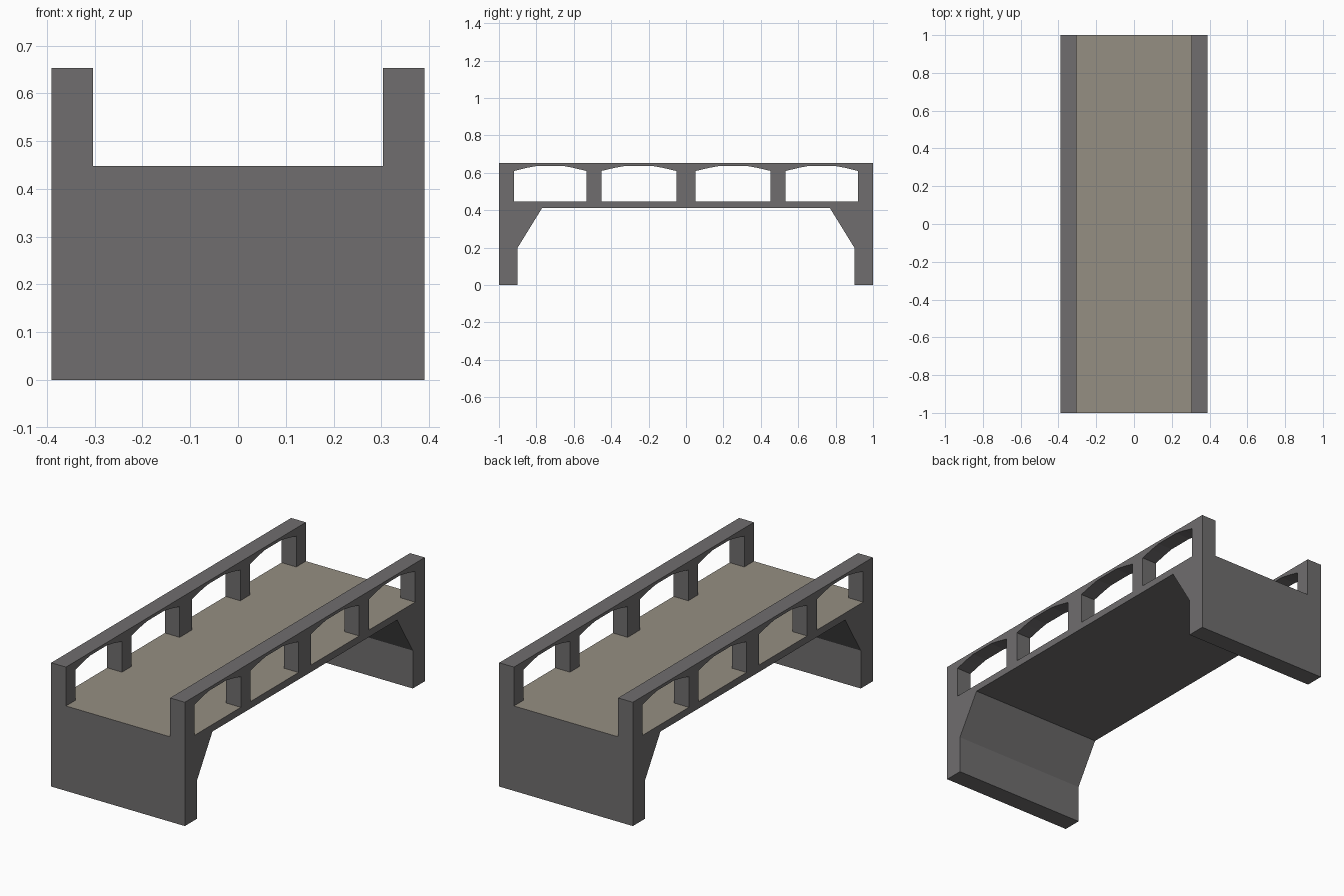
import bpy, bmesh

if "Cube" in bpy.data.objects:
    bpy.data.objects.remove(bpy.data.objects["Cube"])


def material(name, rgb):
    m = bpy.data.materials.new(name)
    m.diffuse_color = (*rgb, 1)
    m.use_nodes = True
    m.node_tree.nodes["Principled BSDF"].inputs["Base Color"].default_value = m.diffuse_color
    return m


concrete = material("grey concrete", (0.16, 0.155, 0.157))
roadway = material("tan roadway", (0.30, 0.272, 0.225))


def extrude_profile(name, profile, x0, x1, mats):
    """Extrude a (y, z) outline along x into a closed solid."""
    bm = bmesh.new()
    face = bm.faces.new([bm.verts.new((x0, y, z)) for y, z in profile])
    out = bmesh.ops.extrude_face_region(bm, geom=[face], use_keep_orig=True)
    moved = [v for v in out["geom"] if isinstance(v, bmesh.types.BMVert)]
    bmesh.ops.translate(bm, verts=moved, vec=(x1 - x0, 0, 0))
    bmesh.ops.recalc_face_normals(bm, faces=bm.faces)
    bm.normal_update()
    if len(mats) > 1:  # upward faces take the roadway colour
        for f in bm.faces:
            f.material_index = int(f.normal.z > 0.9)
    mesh = bpy.data.meshes.new(name)
    bm.to_mesh(mesh)
    bm.free()
    for m in mats:
        mesh.materials.append(m)
    obj = bpy.data.objects.new(name, mesh)
    bpy.context.collection.objects.link(obj)
    return obj


HALF_W, RAIL_IN = 0.39, 0.304
DECK_Z, RAIL_Z = 0.448, 0.653

# Deck and haunched legs: one half of the outline, mirrored in y
half = [(1, DECK_Z), (1, 0), (0.9, 0), (0.9, 0.2), (0.77, 0.411)]
body = half + [(-y, z) for y, z in reversed(half)]
extrude_profile("deck_and_abutments", body, -HALF_W, HALF_W, [concrete, roadway])

# Parapets: comb outline with four shallow-arched openings
outline = [(1, RAIL_Z), (-1, RAIL_Z), (-1, DECK_Z)]
for a, b in ((-0.92, -0.533), (-0.453, -0.052), (0.052, 0.453), (0.533, 0.92)):
    c, w = (a + b) / 2, b - a
    outline += [(a, DECK_Z), (a, 0.61), (c - 0.32 * w, 0.627), (c - 0.18 * w, 0.637),
                (c + 0.18 * w, 0.637), (c + 0.32 * w, 0.627), (b, 0.61), (b, DECK_Z)]
outline.append((1, DECK_Z))
extrude_profile("left_parapet", outline, -HALF_W, -RAIL_IN, [concrete])
extrude_profile("right_parapet", outline, RAIL_IN, HALF_W, [concrete])
